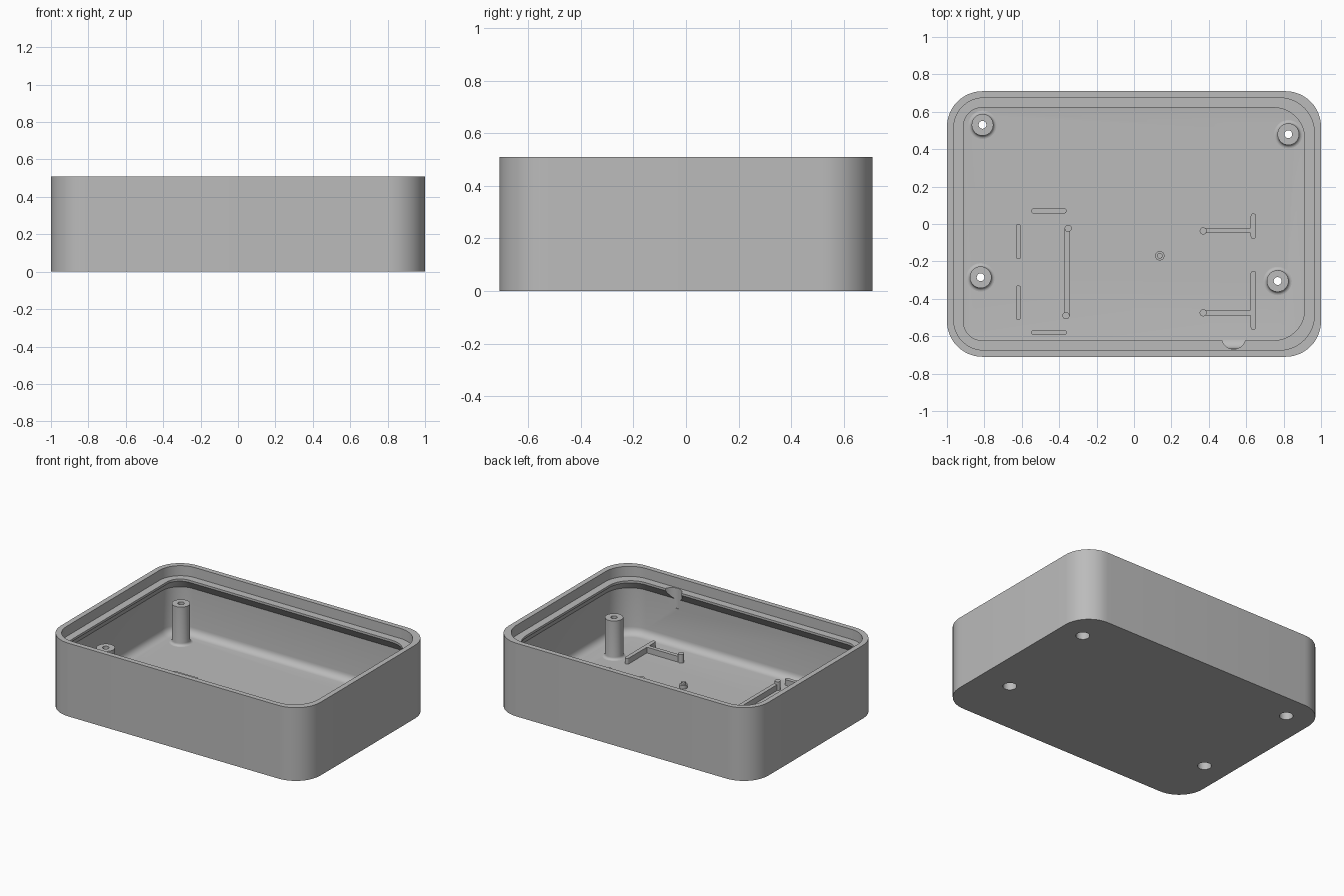
import bpy, bmesh, math
from mathutils import Vector

if "Cube" in bpy.data.objects:
    bpy.data.objects.remove(bpy.data.objects["Cube"])

FLOOR = 0.045
grey = bpy.data.materials.new("plain_grey")
grey.diffuse_color = (0.5, 0.5, 0.5, 1)
grey.use_nodes = True
grey.node_tree.nodes["Principled BSDF"].inputs["Base Color"].default_value = grey.diffuse_color


def finish(bm, name, hidden=False):
    bmesh.ops.recalc_face_normals(bm, faces=bm.faces)
    me = bpy.data.meshes.new(name)
    bm.to_mesh(me)
    bm.free()
    me.materials.append(grey)
    ob = bpy.data.objects.new(name, me)
    bpy.context.collection.objects.link(ob)
    ob.hide_render = hidden
    return ob


def smooth(ob):
    bpy.ops.object.select_all(action='DESELECT')
    ob.select_set(True)
    bpy.context.view_layer.objects.active = ob
    bpy.ops.object.shade_smooth_by_angle(angle=math.radians(30))


def skin(bm, loops, wrap=False):
    """Join successive vertex rings with quads."""
    pairs = list(zip(loops, loops[1:]))
    if wrap:
        pairs.append((loops[-1], loops[0]))
    for a, b in pairs:
        n = len(a)
        for i in range(n):
            j = (i + 1) % n
            bm.faces.new((a[i], a[j], b[j], b[i]))


def rounded_ring(bm, inset, z, r_left, r_right, seg=12):
    hx, hy = 1.0 - inset, 0.71 - inset
    ring = []
    for k, (sx, sy) in enumerate([(1, 1), (-1, 1), (-1, -1), (1, -1)]):
        r = r_right if sx > 0 else r_left
        for i in range(seg + 1):
            t = math.pi / 2 * (k + i / seg)
            ring.append(bm.verts.new((sx * (hx - r) + r * math.cos(t),
                                      sy * (hy - r) + r * math.sin(t), z)))
    return ring


def lathe(name, x, y, profile, closed=False, seg=32, hidden=False):
    """Revolve (radius, z) points; open profiles are capped at both ends."""
    bm = bmesh.new()
    rings = [[bm.verts.new((x + r * math.cos(2 * math.pi * i / seg),
                            y + r * math.sin(2 * math.pi * i / seg), z))
              for i in range(seg)] for r, z in profile]
    skin(bm, rings, closed)
    if not closed:
        bm.faces.new(rings[0])
        bm.faces.new(rings[-1])
    return finish(bm, name, hidden)


def rib(name, a, b, width=0.028, top=FLOOR + 0.04, seg=8):
    """Straight rib with rounded ends between two plan points."""
    a, b, r = Vector(a), Vector(b), width / 2
    d = (b - a).normalized()
    ang = math.atan2(d.y, d.x)
    a, b = a + d * r, b - d * r
    bm = bmesh.new()
    rings = []
    for z in (FLOOR - 0.01, top):
        ring = []
        for c, start in ((b, ang - math.pi / 2), (a, ang + math.pi / 2)):
            for i in range(seg + 1):
                t = start + math.pi * i / seg
                ring.append(bm.verts.new((c.x + r * math.cos(t), c.y + r * math.sin(t), z)))
        rings.append(ring)
    skin(bm, rings)
    bm.faces.new(rings[0])
    bm.faces.new(rings[1])
    smooth(finish(bm, name))


# Tray: outer wall, lip, inner ledge with sloped underside, filleted floor
WALL, FILLET = 0.045, 0.05
sections = [(0, 0, .19, .19), (0, .51, .19, .19), (.036, .51, .16, .185),
            (.036, .44, .16, .185), (.088, .44, .10, .165),
            (.088, .425, .10, .165), (WALL, .365, .14, .18)]
for i in range(7):
    t = math.pi / 2 * i / 6
    k = FILLET * (1 - math.cos(t))
    sections.append((WALL + k, FLOOR + FILLET * (1 - math.sin(t)), .14 - k, .18 - k))
bm = bmesh.new()
rings = [rounded_ring(bm, *s) for s in sections]
skin(bm, rings)
bm.faces.new(rings[0])
bm.faces.new(rings[-1])
tray = finish(bm, "tray")

# Screw holes through the floor and the finger notch in the ledge
POSTS = [(-.81, .53), (.825, .48), (-.82, -.285), (.768, -.305)]
cutters = [lathe("screw_hole_cutter", x, y, [(.044, -.05), (.044, .1)], hidden=True)
           for x, y in POSTS]
cutters.append(lathe("notch_cutter", .533, -.605, [(.064, .3), (.064, .6)], hidden=True))
for c in cutters:
    m = tray.modifiers.new("cut", 'BOOLEAN')
    m.object = c
    m.operation = 'DIFFERENCE'
    m.solver = 'EXACT'
bpy.context.view_layer.update()
cut_mesh = bpy.data.meshes.new_from_object(
    tray.evaluated_get(bpy.context.evaluated_depsgraph_get()))
tray.modifiers.clear()
tray.data = cut_mesh
for c in cutters:
    bpy.data.objects.remove(c)
smooth(tray)

# Screw posts: flared foot, narrow hole on top, wide bore from below
FOOT = 0.018
flare = [(.058 + FOOT * (1 - math.sin(math.pi / 2 * i / 5)),
          FLOOR + FOOT * (1 - math.cos(math.pi / 2 * i / 5))) for i in range(6)]
for x, y in POSTS:
    smooth(lathe("screw_post", x, y,
                 flare + [(.058, .315), (.021, .315), (.021, .2), (.044, .2), (.044, FLOOR)],
                 closed=True))

# Locating ribs on the floor
RIBS = [((-.55, .07), (-.36, .07)), ((-.55, -.58), (-.36, -.58)),
        ((-.618, 0), (-.618, -.188)), ((-.618, -.328), (-.618, -.513)),
        ((-.357, -.01), (-.357, -.50)),
        ((.36, -.035), (.64, -.035)), ((.638, .057), (.638, -.08)),
        ((.36, -.475), (.64, -.475)), ((.638, -.25), (.638, -.567))]
for a, b in RIBS:
    rib("floor_rib", a, b)

# Locating pins at rib ends, and one stepped pin on the open floor
for x, y in [(-.352, -.023), (-.364, -.49), (.37, -.037), (.37, -.475)]:
    smooth(lathe("rib_pin", x, y, [(.019, FLOOR - .01), (.019, FLOOR + .06)], seg=20))
smooth(lathe("center_pin", .138, -.17,
             [(.025, FLOOR - .01), (.025, FLOOR + .025), (.015, FLOOR + .025),
              (.015, FLOOR + .04)], seg=24))
